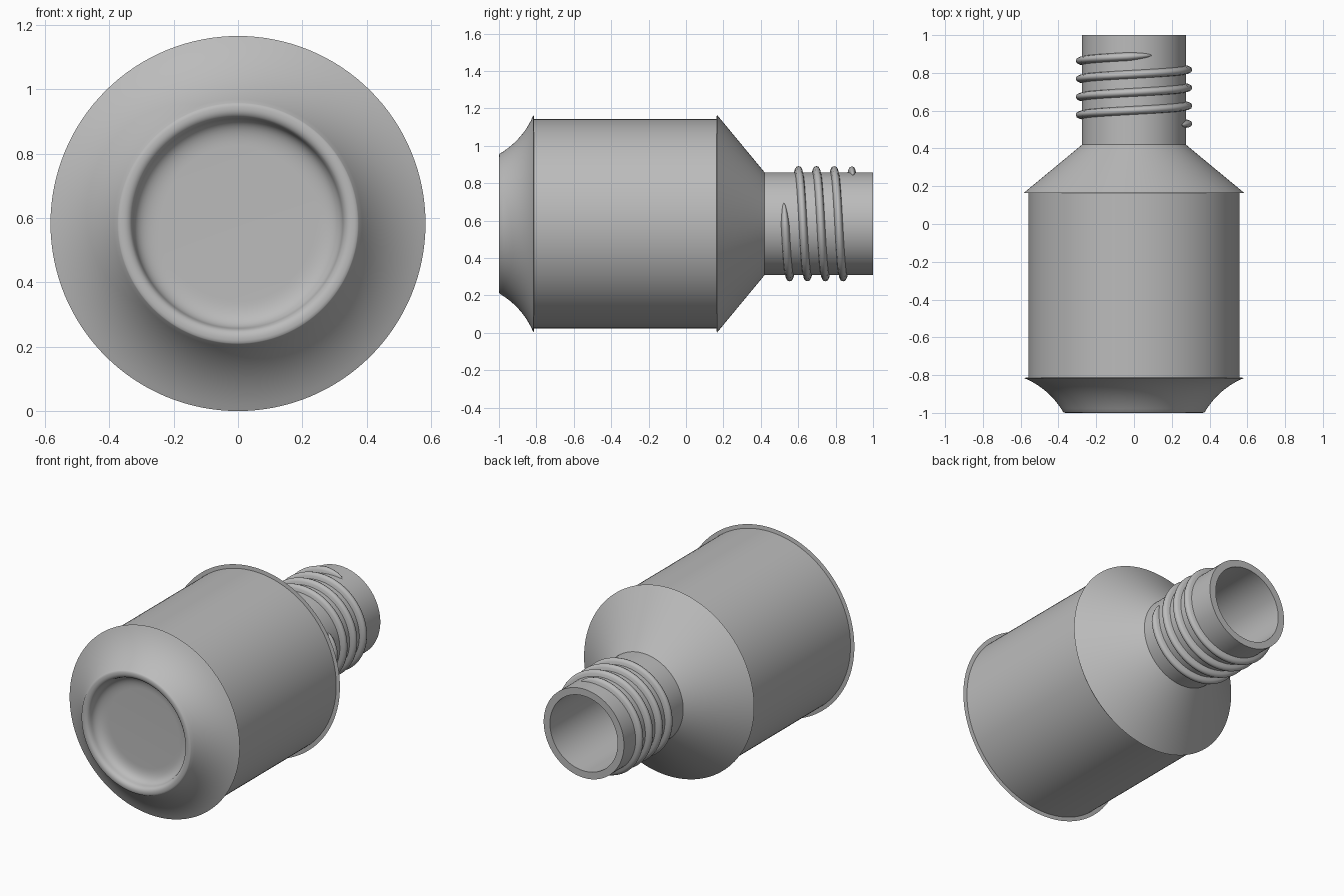
import bpy, bmesh, math

cube = bpy.data.objects.get("Cube")
if cube:
    bpy.data.objects.remove(cube, do_unlink=True)

AXIS_Z = 0.583
SEGMENTS = 128

# Single plain grey material
grey = bpy.data.materials.new("plain grey")
grey.use_nodes = True
colour = (0.5, 0.5, 0.5, 1)
grey.diffuse_color = colour
grey.node_tree.nodes["Principled BSDF"].inputs["Base Color"].default_value = colour


def finish(name, bm, angle):
    """Turn a bmesh into a smooth-shaded object lying along y."""
    bmesh.ops.remove_doubles(bm, verts=bm.verts, dist=1e-5)
    bmesh.ops.recalc_face_normals(bm, faces=bm.faces)
    mesh = bpy.data.meshes.new(name)
    bm.to_mesh(mesh)
    bm.free()
    mesh.materials.append(grey)
    obj = bpy.data.objects.new(name, mesh)
    obj.location.z = AXIS_Z
    bpy.context.collection.objects.link(obj)
    bpy.ops.object.select_all(action='DESELECT')
    obj.select_set(True)
    bpy.context.view_layer.objects.active = obj
    bpy.ops.object.shade_smooth_by_angle(angle=math.radians(angle))


def lathe(name, profile):
    """Revolve (radius, y) points around the y axis."""
    bm = bmesh.new()
    verts = [bm.verts.new((r, y, 0)) for r, y in profile]
    edges = [bm.edges.new(pair) for pair in zip(verts, verts[1:])]
    bmesh.ops.spin(bm, geom=verts + edges, cent=(0, 0, 0), axis=(0, 1, 0),
                   angle=math.tau, steps=SEGMENTS)
    finish(name, bm, 35)


def bezier(a, b, c, steps=10):
    """Points along a quadratic curve from a to c."""
    return [tuple((1 - t) ** 2 * p + 2 * t * (1 - t) * q + t * t * s
                  for p, q, s in zip(a, b, c))
            for t in (i / steps for i in range(steps + 1))]


# Bottle: dished base, rounded rim, flared foot, body, shoulder, hollow neck
dish = [(0, -0.92)] + bezier((0.24, -0.92), (0.32, -0.92), (0.327, -0.975))
rim = bezier((0.332, -0.988), (0.345, -1.005), (0.372, -0.998), 6)
foot = bezier((0.375, -0.995), (0.45, -0.87), (0.583, -0.815), 14)
body = [(0.559, -0.812), (0.559, 0.163)]
shoulder = [(0.583, 0.165), (0.275, 0.42)]
neck = [(0.275, 1), (0.232, 1), (0.232, 0.4)]
inside = [(0.515, 0.16), (0.515, -0.78), (0.36, -0.88), (0, -0.88)]
lathe("bottle", dish + rim + foot + body + shoulder + neck + inside)


# Screw thread: a rounded ridge swept along a helix, tapering at both ends
def screw_thread(start, end, steps=420):
    bm = bmesh.new()
    rings = []
    ridge = [(0, -1), (0.55, -0.8), (0.9, -0.5), (1, 0),
             (0.9, 0.5), (0.55, 0.8), (0, 1)]
    for i in range(steps + 1):
        phase = start + (end - start) * i / steps
        taper = min(1, min(phase - start, end - phase) / 25)
        size = math.sqrt(max(taper, 0.02))
        y = 0.53 + 0.0955 * phase / 360
        a = -math.radians(phase)
        ring = []
        for height, side in ridge:
            r = 0.27 + 0.038 * height * size
            ring.append(bm.verts.new((r * math.cos(a), y + 0.023 * side * size,
                                      r * math.sin(a))))
        rings.append(ring)
    for p, q in zip(rings, rings[1:]):
        for j in range(len(ridge)):
            k = (j + 1) % len(ridge)
            bm.faces.new((p[j], p[k], q[k], q[j]))
    bm.faces.new(rings[0])
    bm.faces.new(rings[-1])
    finish("neck_thread", bm, 50)


screw_thread(-24, 1370)
